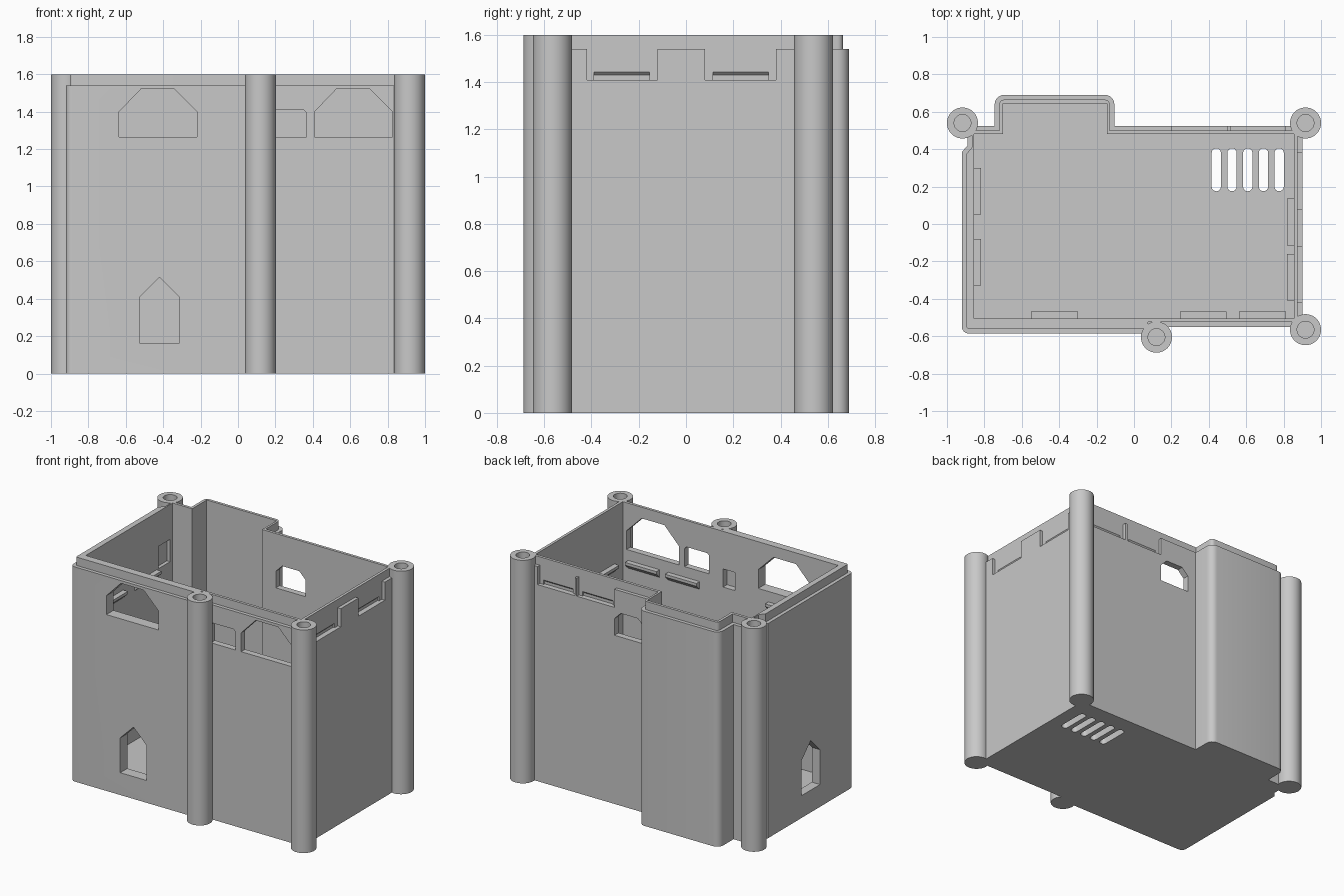
import bpy, bmesh, math
from mathutils import Vector

cube = bpy.data.objects.get("Cube")
if cube:
    bpy.data.objects.remove(cube, do_unlink=True)

grey = bpy.data.materials.new("plain grey")
grey.use_nodes = True
grey.diffuse_color = (0.58, 0.58, 0.58, 1)
grey.node_tree.nodes["Principled BSDF"].inputs["Base Color"].default_value = (0.58, 0.58, 0.58, 1)


def make(name, rings):
    """Closed solid from a stack of matching rings."""
    bm = bmesh.new()
    loops = [[bm.verts.new(p) for p in ring] for ring in rings]
    n = len(loops[0])
    for a, b in zip(loops, loops[1:]):
        for i in range(n):
            j = (i + 1) % n
            bm.faces.new((a[i], a[j], b[j], b[i]))
    bm.faces.new(loops[0][::-1])
    bm.faces.new(loops[-1])
    bmesh.ops.recalc_face_normals(bm, faces=bm.faces)
    me = bpy.data.meshes.new(name)
    bm.to_mesh(me)
    bm.free()
    me.materials.append(grey)
    ob = bpy.data.objects.new(name, me)
    bpy.context.collection.objects.link(ob)
    return ob


def prism(name, axis, pts, lo, hi):
    """Extrude a 2D outline along an axis."""
    place = {"x": lambda a, b, t: (t, a, b),
             "y": lambda a, b, t: (a, t, b),
             "z": lambda a, b, t: (a, b, t)}[axis]
    return make(name, [[place(a, b, t) for a, b in pts] for t in (lo, hi)])


def rect(a0, a1, b0, b1):
    return [(a0, b0), (a1, b0), (a1, b1), (a0, b1)]


def rounded(corners, steps=6):
    """Round the corners (x, y, radius) of a right-angled outline."""
    out = []
    for i, (x, y, r) in enumerate(corners):
        p = Vector((x, y))
        if r == 0:
            out.append(p)
            continue
        a = (Vector(corners[i - 1][:2]) - p).normalized() * r
        b = (Vector(corners[(i + 1) % len(corners)][:2]) - p).normalized() * r
        for k in range(steps + 1):
            t = k / steps * math.pi / 2
            out.append(p + a * (1 - math.sin(t)) + b * (1 - math.cos(t)))
    return out


def inset(pts, d):
    """Mitred inward offset of a counter-clockwise outline."""
    out = []
    for i, p in enumerate(pts):
        e = (p - pts[i - 1]).normalized()
        f = (pts[(i + 1) % len(pts)] - p).normalized()
        m, n = Vector((-e.y, e.x)), Vector((-f.y, f.x))
        out.append(p + (m + n) * d / (1 + m.dot(n)))
    return out


def circle(x, y, r, n=48):
    return [(x + r * math.cos(2 * math.pi * i / n), y + r * math.sin(2 * math.pi * i / n)) for i in range(n)]


def smooth(ob):
    bpy.ops.object.select_all(action="DESELECT")
    ob.select_set(True)
    bpy.context.view_layer.objects.active = ob
    bpy.ops.object.shade_smooth_by_angle(angle=math.radians(30))


cutters = []


def cut(axis, pts, lo, hi):
    cutters.append(prism("cutter", axis, pts, lo, hi))
    cutters[-1].hide_render = True


TOP, LEDGE, FLOOR = 1.6, 1.54, 0.06

# Outer shell with a stepped lip around the top
outline = rounded([(-.92, -.585, .035), (.1, -.585, 0), (.1, -.55, 0), (.9, -.55, 0),
                   (.9, .525, 0), (-.105, .525, 0), (-.105, .69, .05), (-.745, .69, .05),
                   (-.745, .525, 0), (-.89, .525, 0), (-.89, .42, 0), (-.92, .385, 0)])
lip = inset(outline, .025)
shell = make("case_shell", [[(p.x, p.y, z) for p in ring] for ring, z in
                            ((outline, 0), (outline, LEDGE), (lip, LEDGE), (lip, TOP))])

# Hollow interior, including the rear bay
cut("z", [(-.855, -.505), (.855, -.505), (.855, .48), (-.145, .48), (-.145, .645),
          (-.7, .645), (-.7, .48), (-.855, .48)], FLOOR, 1.7)

# Large and small front openings
for x in (-.635, .41):
    cut("y", [(x, 1.265), (x + .415, 1.265), (x + .415, 1.4), (x + .295, 1.52),
              (x + .115, 1.52), (x, 1.4)], -.7, -.45)


def clipped(a0, a1, b0, b1, c):
    return [(a0, b0), (a1, b0), (a1, b1 - c), (a1 - c, b1), (a0 + c, b1), (a0, b1 - c)]


cut("y", clipped(.17, .365, 1.265, 1.41, .015), -.7, -.45)
cut("y", clipped(-.035, .2, 1.21, 1.38, .05), .4, .6)

# Pointed openings low on the front and the side
for axis, a, lo, hi in (("y", -.42, -.7, -.45), ("x", -.1, -1, -.8)):
    cut(axis, [(a - .105, .16), (a + .105, .16), (a + .105, .41), (a, .515), (a - .105, .41)], lo, hi)

# Shallow pockets beside two posts
cut("y", rect(-.035, .06, 1.2, 1.33), -.55, -.45)
cut("x", rect(.32, .45, 1.19, 1.35), -.88, -.8)

# Latch recesses with undercut grooves
for y0, g0 in ((-.42, -.39), (.08, .115)):
    cut("x", rect(y0, y0 + .3, 1.41, 1.57), .875, 1)
    cut("y", [(.88, 1.41), (.863, 1.41), (.863, 1.43), (.88, 1.447)], g0, g0 + .235)
for x0, x1 in ((.2, .5), (.515, .81)):
    cut("y", rect(x0, x1, 1.41, 1.57), .5, .65)
    cut("x", [(.505, 1.41), (.488, 1.41), (.488, 1.43), (.505, 1.447)], x0 + .03, x1 - .03)

# Vent slots through the floor
for i in range(5):
    x = .44 + i * .084
    slot = [(x + .025 * math.cos(math.pi * k / 8), (.38 if k <= 8 else .2) + .025 * math.sin(math.pi * k / 8))
            for k in range(9)]
    slot += [(x - px + x, .58 - py) for px, py in slot]
    cut("z", slot, -.1, .1)

# Corner posts with blind screw holes
for name, x, y in (("rear_right_post", -.917, .54), ("rear_left_post", .917, .54),
                   ("front_left_post", .917, -.565), ("front_middle_post", .12, -.605)):
    rings = [(.083, 0), (.083, TOP), (.045, TOP), (.045, 1.2)]
    post = make(name, [[(px, py, z) for px, py in circle(x, y, r)] for r, z in rings])
    smooth(post)
    cut("z", circle(x, y, .05), 1.19, 1.7)

# Apply the cuts and drop the cutters
for c in cutters:
    mod = shell.modifiers.new("cut", "BOOLEAN")
    mod.operation, mod.solver, mod.object = "DIFFERENCE", "EXACT", c
bpy.context.view_layer.update()
mesh = bpy.data.meshes.new_from_object(shell.evaluated_get(bpy.context.evaluated_depsgraph_get()))
shell.modifiers.clear()
shell.data = mesh
for c in cutters:
    bpy.data.objects.remove(c, do_unlink=True)
smooth(shell)

# Wedge-shaped support tabs on the inner walls
for wall, sign, axis, starts in ((-.51, 1, "x", (-.55, .245, .562)),
                                 (-.86, 1, "y", (-.33, .05)),
                                 (.86, -1, "y", (-.41, -.115))):
    for s in starts:
        tip = wall + sign * .042
        prof = [(wall, 1.13), (tip, 1.17), (tip, 1.19), (wall, 1.19)]
        prism("support_tab", axis, prof, s, s + .25)
